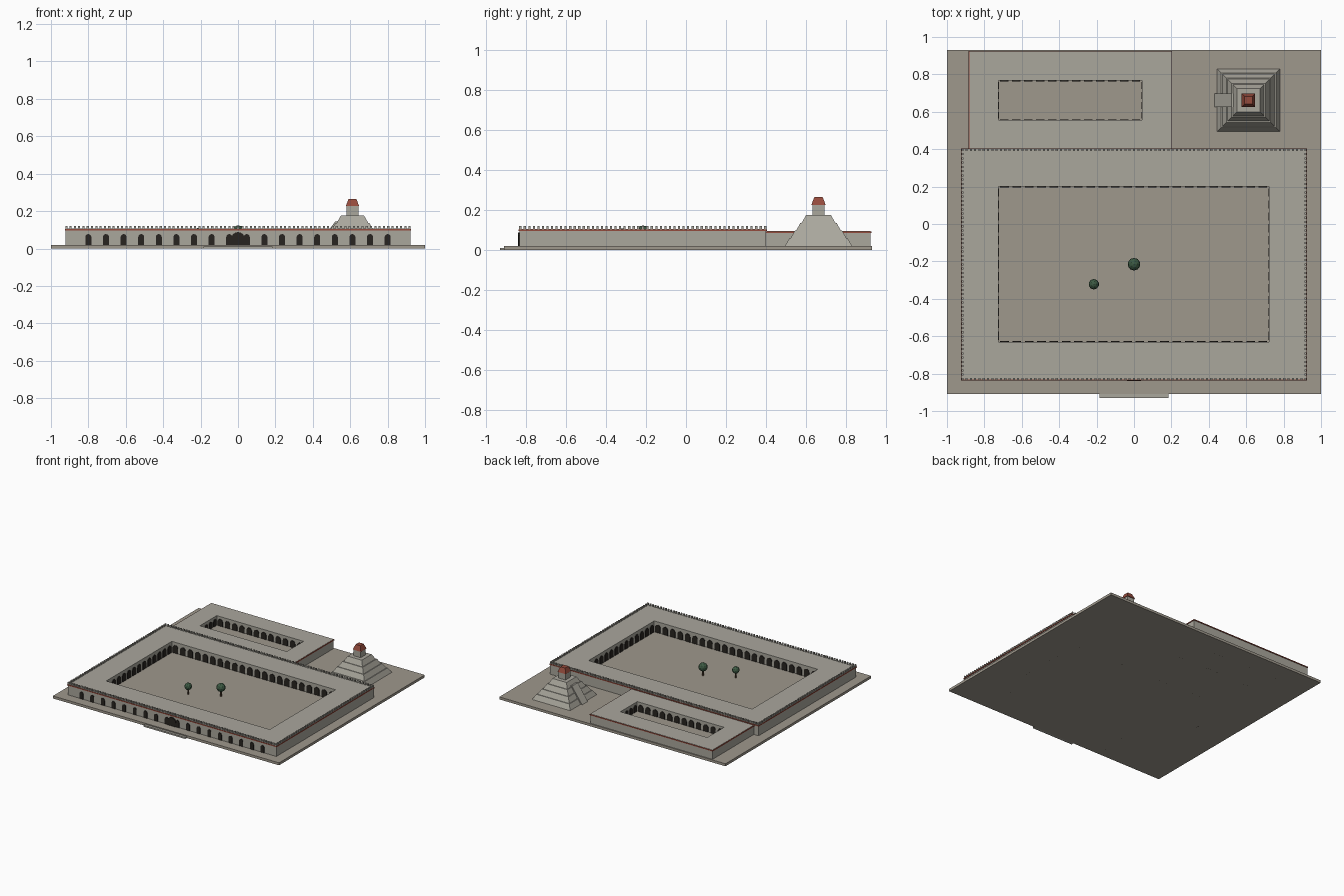
import bpy, bmesh, math
from mathutils import Matrix, Vector

if "Cube" in bpy.data.objects:
    bpy.data.objects.remove(bpy.data.objects["Cube"])


def material(name, rgb):
    m = bpy.data.materials.new(name)
    m.diffuse_color = (*rgb, 1)
    m.use_nodes = True
    m.node_tree.nodes["Principled BSDF"].inputs["Base Color"].default_value = m.diffuse_color
    return m


STONE = material("stone", (0.40, 0.385, 0.335))
PAVING = material("paving", (0.345, 0.315, 0.265))
RED = material("red_trim", (0.30, 0.07, 0.045))
DARK = material("dark_opening", (0.02, 0.017, 0.014))
GREEN = material("foliage", (0.045, 0.10, 0.055))
BARK = material("bark", (0.10, 0.06, 0.035))


def finish(bm, name, mat):
    bmesh.ops.recalc_face_normals(bm, faces=bm.faces)
    me = bpy.data.meshes.new(name)
    bm.to_mesh(me)
    bm.free()
    ob = bpy.data.objects.new(name, me)
    me.materials.append(mat)
    bpy.context.collection.objects.link(ob)
    return ob


def add_box(bm, x0, x1, y0, y1, z0, z1):
    mtx = Matrix.Translation(((x0 + x1) / 2, (y0 + y1) / 2, (z0 + z1) / 2))
    mtx = mtx @ Matrix.Diagonal((x1 - x0, y1 - y0, z1 - z0, 1))
    bmesh.ops.create_cube(bm, size=1, matrix=mtx)


def box(name, dims, mat):
    bm = bmesh.new()
    add_box(bm, *dims)
    return finish(bm, name, mat)


def ring(name, outer, inner, z0, z1, mat):
    """Rectangular frame; rectangles are x0, x1, y0, y1."""
    bm = bmesh.new()
    loops = []
    for r, z in ((outer, z0), (outer, z1), (inner, z1), (inner, z0)):
        pts = ((r[0], r[2]), (r[1], r[2]), (r[1], r[3]), (r[0], r[3]))
        loops.append([bm.verts.new((x, y, z)) for x, y in pts])
    for a in range(4):
        p, q = loops[a], loops[(a + 1) % 4]
        for i in range(4):
            j = (i + 1) % 4
            bm.faces.new((p[i], p[j], q[j], q[i]))
    return finish(bm, name, mat)


def grow(r, d):
    return (r[0] - d, r[1] + d, r[2] - d, r[3] + d)


def add_arch(bm, x, y, angle, width, z0, z1, depth=0.008):
    """Arched panel facing -y, turned by angle about z."""
    r = width / 2
    pts = [(-r, z0), (r, z0)]
    pts += [(r * math.cos(t * math.pi / 8), z1 - r + r * math.sin(t * math.pi / 8)) for t in range(9)]
    mtx = Matrix.Translation((x, y, 0)) @ Matrix.Rotation(angle, 4, 'Z')
    front = bm.faces.new([bm.verts.new(mtx @ Vector((px, -depth / 2, pz))) for px, pz in pts])
    ext = bmesh.ops.extrude_face_region(bm, geom=[front])
    new = [g for g in ext["geom"] if isinstance(g, bmesh.types.BMVert)]
    bmesh.ops.translate(bm, verts=new, vec=mtx.to_3x3() @ Vector((0, depth, 0)))


def arcade(name, r, nx, ny, z1):
    """Arches along all four inner walls of a courtyard."""
    bm = bmesh.new()
    x0, x1, y0, y1 = r
    sx, sy = (x1 - x0) / nx, (y1 - y0) / ny
    for i in range(nx):
        for y, a in ((y0, math.pi), (y1, 0)):
            add_arch(bm, x0 + (i + 0.5) * sx, y, a, sx * 0.7, 0, z1)
    for i in range(ny):
        for x, a in ((x0, math.pi / 2), (x1, -math.pi / 2)):
            add_arch(bm, x, y0 + (i + 0.5) * sy, a, sy * 0.7, 0, z1)
    return finish(bm, name, DARK)


def frustum(name, cx, cy, half0, half1, z0, z1, mat):
    bm = bmesh.new()
    mtx = Matrix.Translation((cx, cy, (z0 + z1) / 2)) @ Matrix.Rotation(math.pi / 4, 4, 'Z')
    k = math.sqrt(2)
    bmesh.ops.create_cone(bm, cap_ends=True, segments=4, radius1=half0 * k,
                          radius2=half1 * k, depth=z1 - z0, matrix=mtx)
    return finish(bm, name, mat)


# Ground slab and entrance step
box("ground_slab", (-1, 1, -0.91, 0.93, 0, 0.02), PAVING)
box("entrance_step", (-0.185, 0.185, -0.93, -0.90, 0, 0.012), STONE)

# Main and rear courtyard buildings with red cornices
main, main_court = (-0.922, 0.922, -0.832, 0.40), (-0.725, 0.722, -0.63, 0.20)
rear, rear_court = (-0.88, 0.20, 0.395, 0.922), (-0.725, 0.043, 0.555, 0.767)
ring("main_building", main, main_court, 0.01, 0.106, STONE)
ring("main_cornice", grow(main, 0.004), grow(main, -0.01), 0.096, 0.104, RED)
ring("rear_building", rear, rear_court, 0.01, 0.095, STONE)
ring("rear_cornice", grow(rear, 0.004), grow(rear, -0.01), 0.085, 0.093, RED)
arcade("main_arcade", main_court, 22, 13, 0.083)
arcade("rear_arcade", rear_court, 12, 4, 0.075)

# Front windows and central gate
bm = bmesh.new()
for i in range(18):
    add_arch(bm, -0.8 + i * 1.6 / 17, main[2], 0, 0.032, 0, 0.077)
finish(bm, "front_windows", DARK)
bm = bmesh.new()
add_arch(bm, 0, main[2], 0, 0.075, 0, 0.088, 0.014)
finish(bm, "front_gate", DARK)

# Merlons around the main roof
bm = bmesh.new()
mx0, mx1, my0, my1 = grow(main, -0.004)
nx, ny = 80, 54
spots = [(mx0 + (mx1 - mx0) * i / nx, y) for i in range(nx + 1) for y in (my0, my1)]
spots += [(x, my0 + (my1 - my0) * i / ny) for i in range(1, ny) for x in (mx0, mx1)]
for x, y in spots:
    add_box(bm, x - 0.0055, x + 0.0055, y - 0.0055, y + 0.0055, 0.10, 0.121)
finish(bm, "merlons", STONE)

# Stepped pyramid with shrine
px, py = 0.612, 0.662
for i in range(4):
    h = 0.168 - 0.028 * i
    z = 0.02 + 0.039 * i
    frustum(f"pyramid_tier_{i + 1}", px, py, h, h - 0.022, z, z + 0.039, STONE)
box("shrine", (px - 0.031, px + 0.031, py - 0.031, py + 0.031, 0.17, 0.228), STONE)
frustum("shrine_roof", px, py, 0.036, 0.021, 0.226, 0.265, RED)

# Stair ramp on the left of the pyramid
bm = bmesh.new()
profile = ((0.43, 0.02), (0.52, 0.145), (0.56, 0.145), (0.56, 0.02))
side = bm.faces.new([bm.verts.new((x, py - 0.036, z)) for x, z in profile])
ext = bmesh.ops.extrude_face_region(bm, geom=[side])
bmesh.ops.translate(bm, verts=[g for g in ext["geom"] if isinstance(g, bmesh.types.BMVert)],
                    vec=(0, 0.072, 0))
finish(bm, "pyramid_stair", STONE)

# Courtyard trees
for n, (x, y, r, zc) in enumerate(((0, -0.215, 0.034, 0.09), (-0.215, -0.322, 0.028, 0.082)), 1):
    bm = bmesh.new()
    bmesh.ops.create_cone(bm, cap_ends=True, segments=6, radius1=0.007, radius2=0.005,
                          depth=zc, matrix=Matrix.Translation((x, y, zc / 2)))
    finish(bm, f"tree_trunk_{n}", BARK)
    bm = bmesh.new()
    bmesh.ops.create_icosphere(bm, subdivisions=2, radius=r, matrix=Matrix.Translation((x, y, zc)))
    finish(bm, f"tree_crown_{n}", GREEN)
